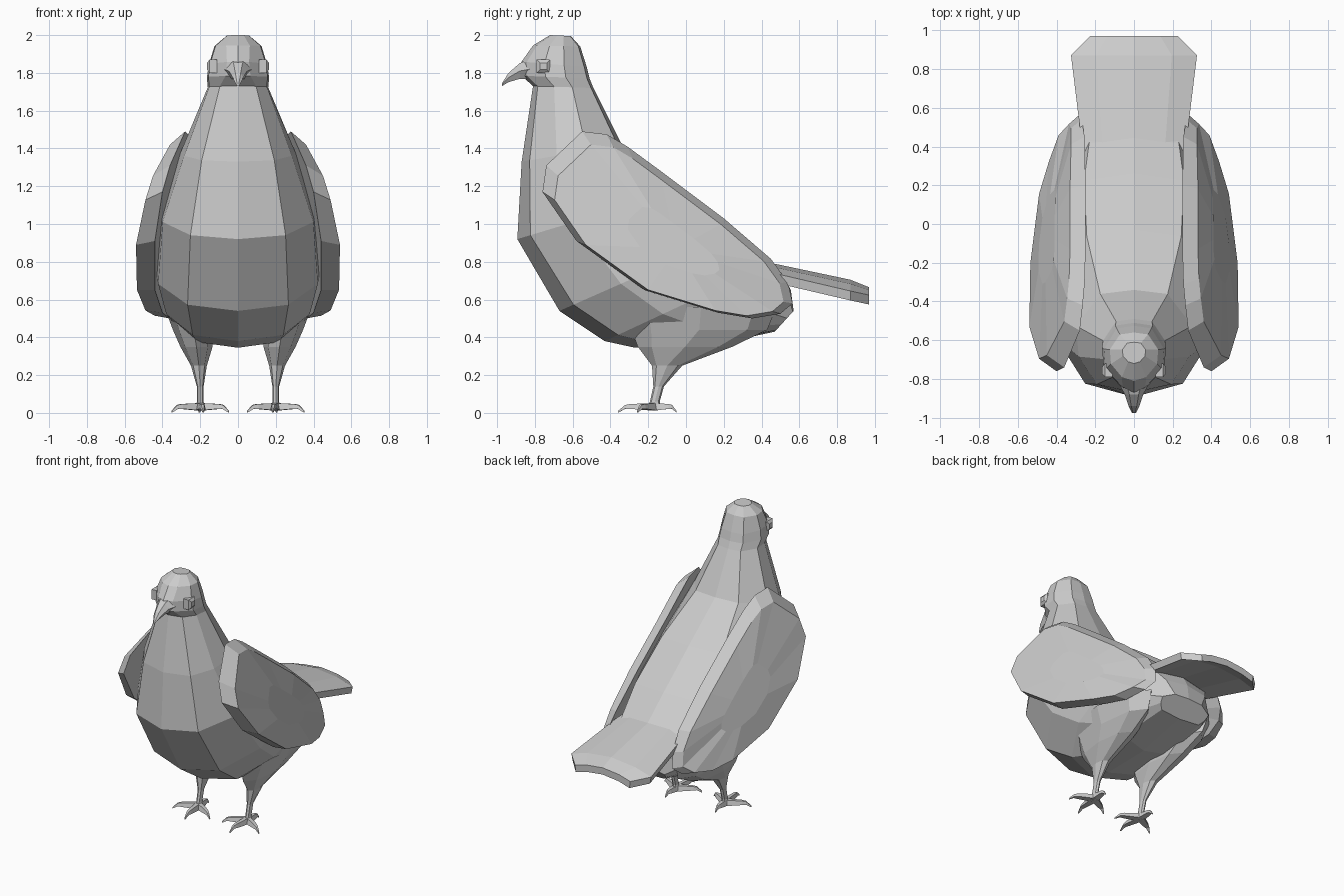
import bpy, bmesh, math
from mathutils import Vector

if "Cube" in bpy.data.objects:
    bpy.data.objects.remove(bpy.data.objects["Cube"])


def finish(name, bm, mirror=False):
    bmesh.ops.recalc_face_normals(bm, faces=bm.faces)
    me = bpy.data.meshes.new(name)
    bm.to_mesh(me)
    bm.free()
    ob = bpy.data.objects.new(name, me)
    bpy.context.collection.objects.link(ob)
    if mirror:
        ob.modifiers.new("mirror", 'MIRROR').use_axis = (True, False, False)
    return ob


def loft(name, rings, mirror=False):
    """Skin a list of equal-length closed rings and cap both ends."""
    bm = bmesh.new()
    vs = [[bm.verts.new(p) for p in r] for r in rings]
    n = len(vs[0])
    for a, b in zip(vs, vs[1:]):
        for i in range(n):
            j = (i + 1) % n
            bm.faces.new((a[i], a[j], b[j], b[i]))
    bm.faces.new(vs[0])
    bm.faces.new(vs[-1])
    return finish(name, bm, mirror)


def tube(name, path, sides=6, mirror=False):
    """Path of horizontal rings (x, y, z, rx, ry)."""
    rings = []
    for x, y, z, rx, ry in path:
        rings.append([(x + rx * math.cos(2 * math.pi * i / sides),
                       y + ry * math.sin(2 * math.pi * i / sides), z)
                      for i in range(sides)])
    return loft(name, rings, mirror)


# Body, neck and head: tilted ten-sided rings
# (front y, z, back y, z, half width, width of the front facet)
body = [(-.72, 2.0, -.61, 1.995, .06, .5), (-.81, 1.945, -.56, 1.94, .125, .5),
        (-.87, 1.86, -.525, 1.83, .155, .38), (-.87, 1.785, -.51, 1.77, .165, .4),
        (-.81, 1.73, -.49, 1.72, .16, .6), (-.87, 1.33, -.34, 1.42, .30, .64),
        (-.893, .92, -.03, 1.18, .42, .6), (-.67, .54, .26, .95, .445, .6),
        (-.43, .38, .45, .79, .40, .6), (-.27, .345, .52, .72, .36, .6),
        (.10, .35, .555, .65, .29, .7), (.47, .43, .57, .54, .20, .8)]
rings = []
for fy, fz, by, bz, w, facet in body:
    half = [(-1, 0), (-.84, facet), (-.3, .95), (.3, 1), (.92, .58), (1, 0)]
    f, b = Vector((0, fy, fz)), Vector((0, by, bz))
    rings.append([(f + b) / 2 + (b - f) / 2 * u + Vector((w * v, 0, 0))
                  for u, v in half + [(u, -v) for u, v in half[-2:0:-1]]])
loft("body", rings)

# Beak: hooked taper (y, z, half width, half height)
rings = []
for y, z, w, h in [(-.80, 1.825, .09, .065), (-.88, 1.81, .048, .048),
                   (-.94, 1.775, .028, .028), (-.975, 1.737, .010, .008)]:
    rings.append([(w * math.cos(a), y, z + h * math.sin(a))
                  for a in [math.pi * k / 3 for k in range(6)]])
loft("beak", rings)

# Eyes: small raised square frusta
loft("eye", [[(x, -.755 + r * sy, 1.835 + r * sz)
              for sy, sz in [(-1, -1), (1, -1), (1, 1), (-1, 1)]]
             for x, r in [(.11, .036), (.15, .036), (.164, .018)]], True)

# Folded wings: inner outline (y, z, x, thickness), bevelled to a flat outer face
outline = [(-.74, 1.31, .36, .09), (-.55, 1.49, .28, .08), (-.42, 1.475, .265, .08),
           (-.31, 1.41, .255, .08), (-.14, 1.285, .25, .08), (.2, 1.03, .25, .08),
           (.45, .815, .255, .07), (.54, .69, .27, .055), (.565, .58, .28, .055),
           (.5, .525, .32, .07), (.35, .5, .36, .08), (.17, .53, .40, .09),
           (-.22, .65, .44, .095), (-.58, .91, .44, .10), (-.76, 1.17, .40, .09)]
hub, mid = Vector((0, 0, .67)), Vector((.462, -.05, .87))
inner, outer = [], []
for y, z, x, t in outline:
    p = Vector((x, y, z))
    q = p.lerp(hub, .085)
    inner.append(p)
    outer.append(Vector((x + t, q.y, q.z)))
back = [p.lerp(mid - Vector((.1, 0, 0)), .8) for p in inner]
loft("wing", [back, inner, outer, [p.lerp(mid, .6) for p in outer]], True)

# Tail: arched fan (y, centre top z, half width)
rings = []
for y, z, w in [(.22, .855, .19), (.42, .80, .27), (.87, .705, .325), (.97, .665, .225)]:
    top = [(w * t, y, z - .055 * t * t * (w / .3)) for t in (-1, -.6, 0, .6, 1)]
    rings.append(top + [(x * .97, y, q - .05) for x, _, q in top[::-1]])
loft("tail", rings)

# Legs: long thigh running back under the body, tapering into the shank
tube("leg", [(.25, .08, .56, .14, .40), (.235, .07, .44, .11, .36),
             (.22, -.005, .35, .085, .25), (.207, -.10, .25, .042, .08),
             (.2, -.145, .14, .018, .028), (.2, -.165, .06, .017, .026),
             (.2, -.17, .02, .028, .035)], 8, True)

# Toes: three forward, one back, each ending in a drooping claw
for name, deg, length in [("middle_toe", -95, .19), ("outer_toe", -30, .175),
                          ("inner_toe", -150, .175), ("back_toe", 88, .12)]:
    d = Vector((math.cos(math.radians(deg)), math.sin(math.radians(deg)), 0))
    side = Vector((-d.y, d.x, 0))
    rings = []
    for t, z, w, h in [(0, .032, .026, .02), (.65, .034, .018, .013),
                       (.8, .032, .012, .01), (1, .006, .003, .005)]:
        c = Vector((.2, -.17, z)) + d * length * t
        rings.append([c + side * w * a + Vector((0, 0, h * b))
                      for a, b in [(-1, -1), (1, -1), (.6, 1), (-.6, 1)]])
    loft(name, rings, True)
